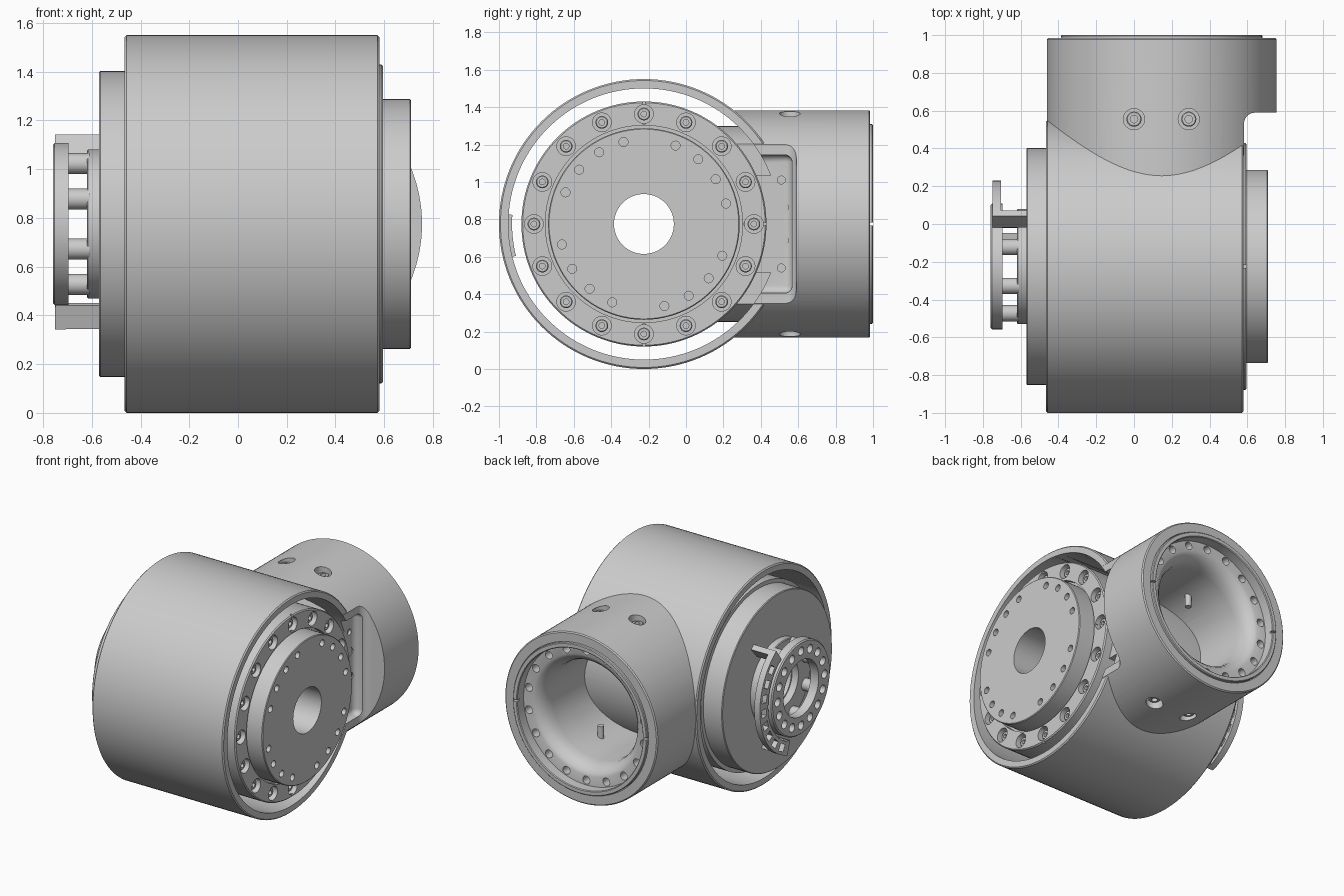
import bpy, bmesh
from math import cos, sin, pi, radians
from mathutils import Matrix

if "Cube" in bpy.data.objects:
    bpy.data.objects.remove(bpy.data.objects["Cube"], do_unlink=True)

grey = bpy.data.materials.new("machined_grey")
grey.use_nodes = True
colour = (0.6, 0.6, 0.6, 1)
grey.diffuse_color = colour
for node in grey.node_tree.nodes:
    if node.type == 'BSDF_PRINCIPLED':
        node.inputs["Base Color"].default_value = colour

MOTOR = (-0.225, 0.775)   # y, z of the main axis along x
ARM = (0.147, 0.775)      # x, z of the arm axis along y


def finish(name, bm):
    bmesh.ops.recalc_face_normals(bm, faces=bm.faces)
    mesh = bpy.data.meshes.new(name)
    bm.to_mesh(mesh)
    bm.free()
    mesh.materials.append(grey)
    ob = bpy.data.objects.new(name, mesh)
    bpy.context.collection.objects.link(ob)
    return ob


def lathe(name, axis, centres, profile, seg=96, arc=None):
    """Turn a closed (along, radius) profile about each centre; arc is in degrees."""
    bm = bmesh.new()
    n = len(profile)
    start, end = [radians(a) for a in arc] if arc else (0, 2 * pi)
    for cu, cv in centres:
        rings = []
        for i in range(seg + 1 if arc else seg):
            t = start + (end - start) * i / seg
            ring = []
            for a, r in profile:
                u, v = cu + r * cos(t), cv + r * sin(t)
                co = {'X': (a, u, v), 'Y': (u, a, v), 'Z': (u, v, a)}[axis]
                ring.append(bm.verts.new(co))
            rings.append(ring)
        for i in range(seg):
            p, q = rings[i], rings[(i + 1) % len(rings)]
            for j in range(n):
                k = (j + 1) % n
                if profile[j][1] or profile[k][1]:
                    bm.faces.new((p[j], p[k], q[k], q[j]))
        if arc:
            bm.faces.new(rings[0])
            bm.faces.new(rings[-1])
    bmesh.ops.remove_doubles(bm, verts=bm.verts, dist=1e-5)
    return finish(name, bm)


def rod(name, axis, centres, a0, a1, r, seg=24):
    return lathe(name, axis, centres, [(a0, 0), (a0, r), (a1, r), (a1, 0)], seg)


def box(name, lo, hi, bevel=0, turn=None):
    bm = bmesh.new()
    bmesh.ops.create_cube(bm, size=1)
    for v in bm.verts:
        v.co = [l + (h - l) * (c + 0.5) for l, h, c in zip(lo, hi, v.co)]
    if bevel:
        bmesh.ops.bevel(bm, geom=bm.edges[:], offset=bevel, segments=6,
                        profile=0.5, affect='EDGES')
    if turn:
        bm.transform(turn)
    return finish(name, bm)


def combine(ob, tool, op='DIFFERENCE'):
    mod = ob.modifiers.new("combine", 'BOOLEAN')
    mod.operation, mod.solver, mod.object = op, 'EXACT', tool
    bpy.context.view_layer.update()
    with bpy.context.temp_override(object=ob, active_object=ob):
        bpy.ops.object.modifier_apply(modifier=mod.name)
    bpy.data.objects.remove(tool, do_unlink=True)


def circle(r, degrees, centre=MOTOR):
    return [(centre[0] + r * cos(radians(d)), centre[1] + r * sin(radians(d))) for d in degrees]


def about_motor(degrees):
    place = Matrix.Translation((0, *MOTOR))
    return place @ Matrix.Rotation(radians(degrees), 4, 'X')


# Housing: wide shell crossed by the arm, hollowed from end to end
housing = lathe("housing", 'X', [MOTOR], [(-.465, 0), (-.465, .767), (-.457, .775),
                (.572, .775), (.58, .767), (.58, 0)], 128)
combine(housing, lathe("arm", 'Y', [ARM], [(0, 0), (0, .608), (.978, .608), (.985, .6), (.985, 0)], 128), 'UNION')
combine(housing, box("notch", (.582, -2, -1), (2, .59, 3), .06))
combine(housing, rod("hollow", 'X', [MOTOR], -.8, .9, .725, 128))

# Neck and screw plate linking the arm to the motor
neck = rod("neck", 'Y', [ARM], 0, .56, .525, 96)
combine(neck, box("neck_trim", (.45, -1, -1), (2, 2, 3)))
combine(housing, neck, 'UNION')
combine(housing, box("screw_plate", (.3, .2, .515), (.545, .54, 1.035)), 'UNION')
combine(housing, box("pocket", (.53, .1, .405), (.9, .567, 1.145), .04))

# Stepped bore in the arm, with its ring of screw holes
combine(housing, lathe("bore", 'Y', [ARM], [(.3, 0), (.3, .36), (.8, .36), (.85, .366), (.89, .385),
                       (.915, .41), (.925, .43), (.925, .538), (1.2, .538), (1.2, 0)]))
combine(housing, rod("flange_holes", 'Y', circle(.465, [20 * k + 10 for k in range(18)], ARM),
                     .86, .96, .028, 20))
combine(housing, rod("plate_holes", 'X', [(.51, .54), (.51, 1.01)], .512, .6, .021))
combine(housing, rod("plate_dimples", 'X', [(.51, .687), (.51, .865)], .526, .6, .036))

# Counterbored screws above and below the arm
arm_screws = [(0, .555), (.29, .555)]
parts = [housing]
for side, label in ((1, "upper"), (-1, "lower")):
    def level(h):
        return ARM[1] + side * h
    combine(housing, rod("counterbore", 'Z', arm_screws, level(.52), level(.8), .056, 32))
    combine(housing, rod("through_hole", 'Z', arm_screws, level(.25), level(.53), .022))
    parts.append(lathe(label + "_arm_screws", 'Z', arm_screws,
                       [(level(.515), .02), (level(.515), .04), (level(.56), .04),
                        (level(.565), .035), (level(.565), .02)], 24))

# Locking ring in the arm mouth
ring = lathe("arm_mouth_ring", 'Y', [ARM], [(.92, .5), (.92, .534), (.995, .534),
             (1, .529), (1, .505), (.995, .5)])
combine(ring, box("ring_slots", (-1, .975, .768), (1, 1.1, .782)))
parts.append(ring)

# Motor: rear body, bolt ring and output disc on a hollow shaft
motor = lathe("motor", 'X', [MOTOR], [(-.57, .16), (-.57, .622), (-.565, .627), (-.42, .627),
              (-.42, .655), (.587, .655), (.595, .648), (.595, .527), (.56, .527), (.56, .512),
              (.705, .512), (.71, .507), (.71, .16)], 128)
bolts = circle(.588, [22.5 * k for k in range(16)])
combine(motor, rod("bolt_wells", 'X', bolts, .53, .7, .05))
combine(motor, rod("disc_holes", 'X', circle(.452, [90 * q + a for q in range(4) for a in (14, 32, 50, 68)]),
                   .66, .8, .024, 20))
for q in range(4):
    combine(motor, box("ring_slot", (.575, .535, -.008), (.65, .7, .008), 0, about_motor(90 * q)))
parts.append(motor)
parts.append(lathe("ring_bolts", 'X', bolts, [(.525, .015), (.525, .034), (.568, .034),
                   (.573, .029), (.573, .015)], 24))

# Guide rib inside the shell
parts.append(lathe("shell_rib", 'X', [MOTOR], [(-.3, .705), (-.3, .73), (.5, .73), (.5, .705)],
                   16, (176, 194)))

# Sensor stack on the rear: base plate, posts and drilled ring
parts.append(lathe("sensor_base", 'X', [MOTOR], [(-.565, .17), (-.565, .305), (-.615, .305),
                   (-.62, .3), (-.62, .17)]))
parts.append(rod("sensor_posts", 'X', circle(.268, [45 * k + 22.5 for k in range(8)]), -.7, -.61, .043))
sensor = lathe("sensor_ring", 'X', [MOTOR], [(-.695, .2), (-.695, .333), (-.752, .333),
               (-.76, .325), (-.76, .2)])
combine(sensor, rod("sensor_holes", 'X', circle(.267, [22.5 * k for k in range(16)]), -.8, -.65, .03, 20))
parts.append(sensor)

# Curved bracket round the sensor, with windows and two end walls
bracket = lathe("sensor_bracket", 'X', [MOTOR], [(-.75, .36), (-.75, .455), (-.705, .455), (-.705, .36)],
                40, (-72, 54))
for a in range(-60, 45, 14):
    combine(bracket, box("window", (-.8, .382, -.028), (-.65, .433, .028), 0, about_motor(a)))
parts.append(bracket)
for label, a in (("lower", -72), ("upper", 49)):
    parts.append(lathe(label + "_bracket_wall", 'X', [MOTOR], [(-.748, .352), (-.748, .453),
                       (-.568, .453), (-.568, .352)], 4, (a, a + 5)))

# Smooth shading with crisp edges
for ob in bpy.context.view_layer.objects:
    ob.select_set(ob in parts)
bpy.context.view_layer.objects.active = housing
bpy.ops.object.shade_smooth_by_angle(angle=radians(30))
